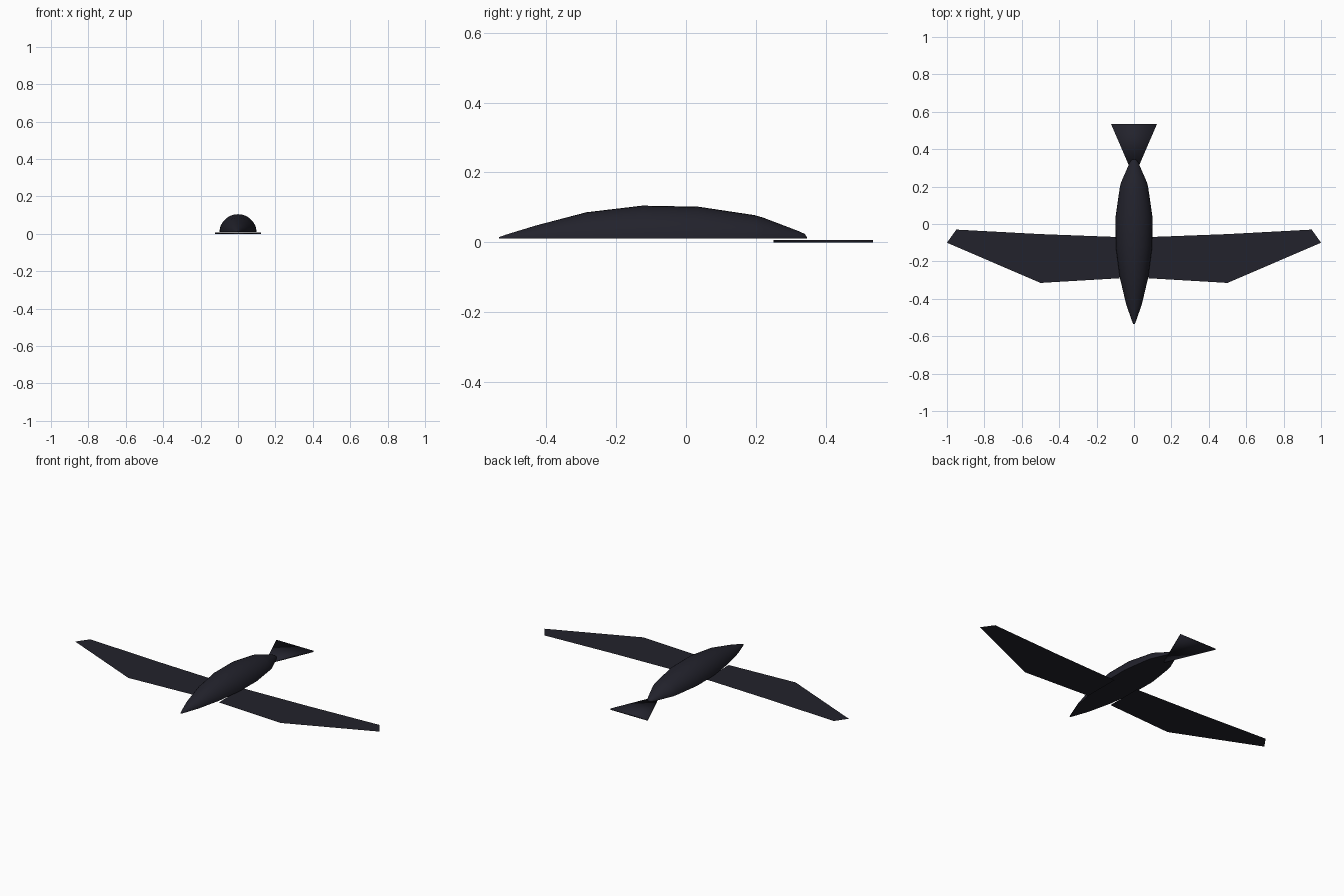
import bpy, bmesh, math

if "Cube" in bpy.data.objects:
    bpy.data.objects.remove(bpy.data.objects["Cube"])

dark = bpy.data.materials.new("dark_feather")
dark.diffuse_color = (0.016, 0.016, 0.025, 1)
dark.use_nodes = True
dark.node_tree.nodes["Principled BSDF"].inputs["Base Color"].default_value = dark.diffuse_color


def make(name, bm):
    mesh = bpy.data.meshes.new(name)
    bm.to_mesh(mesh)
    bm.free()
    mesh.materials.append(dark)
    obj = bpy.data.objects.new(name, mesh)
    bpy.context.collection.objects.link(obj)
    return obj


def smooth(obj, angle):
    bpy.ops.object.select_all(action='DESELECT')
    obj.select_set(True)
    bpy.context.view_layer.objects.active = obj
    bpy.ops.object.shade_smooth_by_angle(angle=math.radians(angle))


# Body: half-round sections (y, half width, height) on a flat belly
BELLY = 0.011
SECTIONS = [(-0.535, 0.004, 0.004), (-0.515, 0.012, 0.011), (-0.43, 0.042, 0.037),
            (-0.285, 0.076, 0.075), (-0.125, 0.097, 0.094), (0.035, 0.099, 0.091),
            (0.195, 0.076, 0.067), (0.22, 0.070, 0.060), (0.32, 0.027, 0.022),
            (0.34, 0.016, 0.013), (0.346, 0.006, 0.004)]
SIDES = 16
bm = bmesh.new()
rings = []
for y, w, h in SECTIONS:
    rings.append([bm.verts.new((w * math.cos(math.pi * i / SIDES), y,
                                BELLY + h * math.sin(math.pi * i / SIDES)))
                  for i in range(SIDES + 1)])
for a, b in zip(rings, rings[1:]):
    for i in range(SIDES):
        bm.faces.new((a[i], a[i + 1], b[i + 1], b[i]))
    bm.faces.new((a[SIDES], a[0], b[0], b[SIDES]))  # belly
bm.faces.new(rings[0])
bm.faces.new(rings[-1])
bmesh.ops.recalc_face_normals(bm, faces=bm.faces)
smooth(make("body", bm), 45)

# Wings: paper-thin flat sheets, mirrored
WING = [(0.078, -0.29), (0.5, -0.315), (1.0, -0.10), (0.95, -0.03), (0.5, -0.054), (0.078, -0.07)]
for side, name in ((1, "right_wing"), (-1, "left_wing")):
    bm = bmesh.new()
    v = [bm.verts.new((side * x, y, 0.004)) for x, y in WING]
    for quad in ((0, 1, 4, 5), (1, 2, 3, 4)):
        bm.faces.new([v[i] for i in quad][::side])
    make(name, bm)

# Tail: thin triangular fan, softly shaded
bm = bmesh.new()
low, high = [[bm.verts.new((x, y, z)) for x, y in ((0, 0.25), (0.123, 0.535), (-0.123, 0.535))]
             for z in (0.0, 0.007)]
bm.faces.new(low[::-1])
bm.faces.new(high)
for i in range(3):
    j = (i + 1) % 3
    bm.faces.new((low[i], low[j], high[j], high[i]))
smooth(make("tail", bm), 180)
